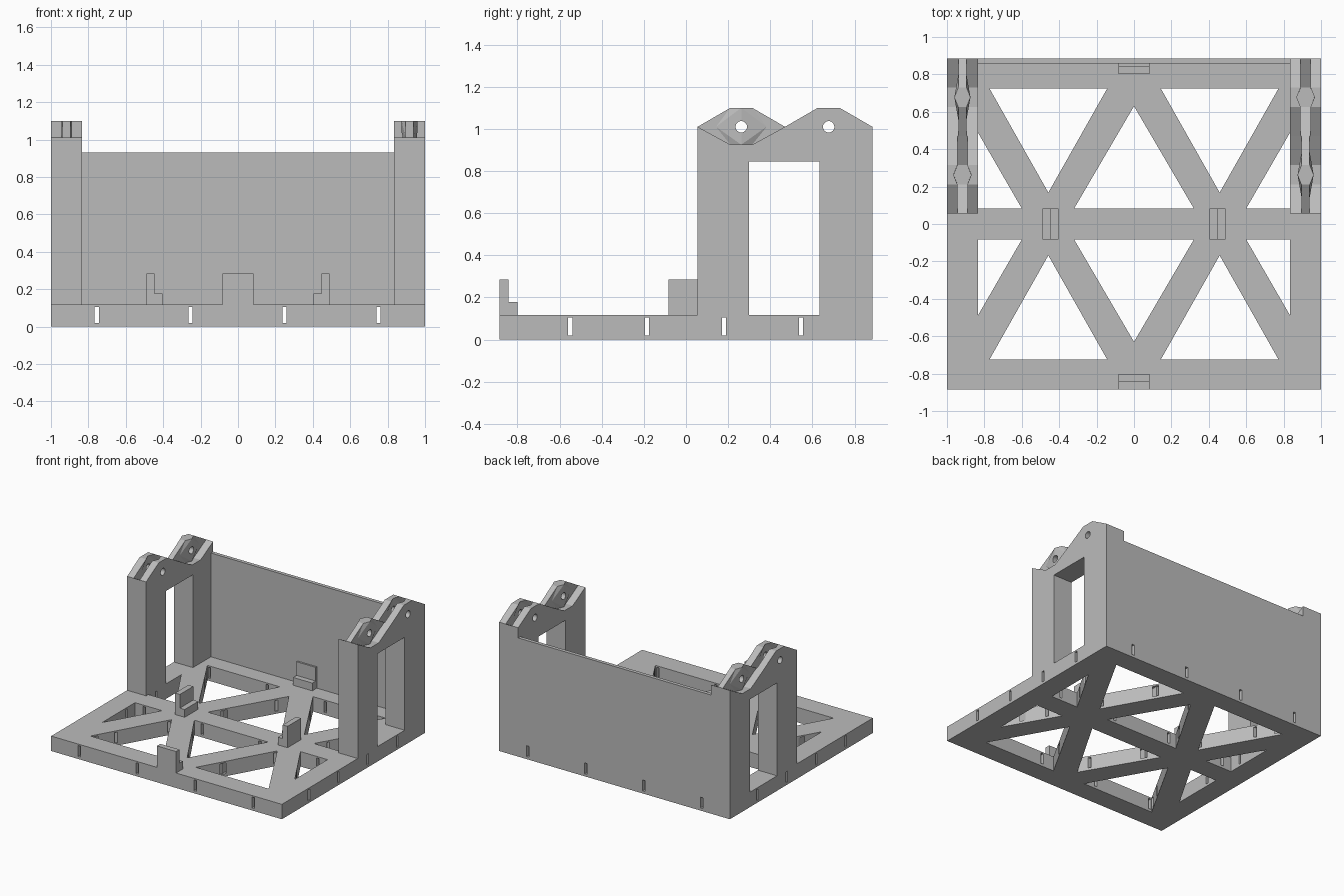
import bpy
import bmesh
from mathutils import Vector

cube = bpy.data.objects.get("Cube")
if cube:
    bpy.data.objects.remove(cube, do_unlink=True)

grey = bpy.data.materials.new("plain_grey")
grey.use_nodes = True
grey.diffuse_color = (0.5, 0.5, 0.5, 1)
grey.node_tree.nodes["Principled BSDF"].inputs["Base Color"].default_value = (0.5, 0.5, 0.5, 1)

BASE_TOP = 0.117
DEPTH = 0.885
INNER = 0.835          # inside face of the towers
MID = 0.9175           # middle plane of a tower
PIVOT = 1.01           # height of the lug holes
LUGS = (0.2625, 0.6775)


def finish(name, bm):
    bmesh.ops.recalc_face_normals(bm, faces=bm.faces)
    mesh = bpy.data.meshes.new(name)
    bm.to_mesh(mesh)
    bm.free()
    mesh.materials.append(grey)
    obj = bpy.data.objects.new(name, mesh)
    bpy.context.collection.objects.link(obj)
    return obj


def prism(name, points, axis, lo, hi):
    """Extrude a 2D outline along an axis; the outline uses the other two axes in order."""
    place = {"x": lambda a, b, d: (d, a, b),
             "y": lambda a, b, d: (a, d, b),
             "z": lambda a, b, d: (a, b, d)}[axis]
    bm = bmesh.new()
    face = bm.faces.new([bm.verts.new(place(a, b, lo)) for a, b in points])
    grown = bmesh.ops.extrude_face_region(bm, geom=[face])["geom"]
    moved = [v for v in grown if isinstance(v, bmesh.types.BMVert)]
    bmesh.ops.translate(bm, verts=moved, vec=Vector(place(0, 0, hi - lo)))
    return finish(name, bm)


def rect(a0, a1, b0, b1):
    return [(a0, b0), (a1, b0), (a1, b1), (a0, b1)]


def combine(target, tool, operation="DIFFERENCE"):
    mod = target.modifiers.new("combine", "BOOLEAN")
    mod.operation = operation
    mod.solver = "EXACT"
    mod.object = tool
    bpy.context.view_layer.objects.active = target
    bpy.ops.object.modifier_apply(modifier=mod.name)
    bpy.data.objects.remove(tool, do_unlink=True)


def bulge(x, y, half, top):
    """Faceted detent that thickens towards the pivot line."""
    bm = bmesh.new()
    for z, reach in ((0.925, 0.052), (PIVOT, 0.12), (top, 0.052)):
        for side in (-1, 1):
            bm.verts.new((x + side * (half + 0.021), y, z))
            for end in (-1, 1):
                bm.verts.new((x + side * half, y + end * reach, z))
    bmesh.ops.convex_hull(bm, input=bm.verts)
    return finish("bulge", bm)


def rod(y):
    bm = bmesh.new()
    bmesh.ops.create_cone(bm, cap_ends=True, segments=24, radius1=0.027, radius2=0.027, depth=3)
    for v in bm.verts:
        v.co = Vector((v.co.z, v.co.x + y, v.co.y + PIVOT))
    return finish("rod", bm)


# Base plate with a triangular truss pattern
base = prism("base_frame", rect(-1, 1, -DEPTH, DEPTH), "z", 0, BASE_TOP)
openings = [
    [(-0.32, 0.083), (0.32, 0.083), (0, 0.63)],
    [(-0.773, 0.725), (-0.143, 0.725), (-0.458, 0.168)],
    [(0.773, 0.725), (0.143, 0.725), (0.458, 0.168)],
    [(-INNER, 0.083), (-0.6, 0.083), (-INNER, 0.49)],
    [(INNER, 0.083), (0.6, 0.083), (INNER, 0.49)],
]
for outline in openings:
    for s in (-1, 1):
        combine(base, prism("opening", [(x, s * y) for x, y in outline], "z", -0.1, 0.3))

# Narrow slots running right through the base both ways
for k in (-1.5, -0.5, 0.5, 1.5):
    x, y = k * 0.502 - 0.002, k * 0.365 - 0.002
    combine(base, prism("slot", rect(x - 0.011, x + 0.011, 0.02, 0.105), "y", -1.2, 1.2))
    combine(base, prism("slot", rect(y - 0.01, y + 0.01, 0.02, 0.105), "x", -1.2, 1.2))

# Back wall
prism("back_wall", rect(-INNER, INNER, 0.857, DEPTH), "z", BASE_TOP, 0.93)

# Towers: each has one tongue lug and one forked lug, swapped between sides
for name, s in (("left_tower", 1), ("right_tower", -1)):
    cx = s * MID
    outline = [(0.055, BASE_TOP), (0.055, PIVOT)]
    for y in LUGS:
        outline += [(y - 0.052, 1.1), (y + 0.052, 1.1), (y + 0.2075, PIVOT)]
    outline.append((DEPTH, BASE_TOP))
    tower = prism(name, outline, "x", cx - 0.0825, cx + 0.0825)
    combine(tower, prism("window", rect(0.3, 0.635, 0.05, 0.845), "x", cx - 0.2, cx + 0.2))
    tongue_y, fork_y = LUGS if s > 0 else LUGS[::-1]

    for y, half in ((tongue_y, 0.2), (fork_y, 0.026)):
        pocket = [(y - 0.2075, 1.2), (y - 0.2075, PIVOT), (y - 0.052, 0.925),
                  (y + 0.052, 0.925), (y + 0.2075, PIVOT), (y + 0.2075, 1.2)]
        combine(tower, prism("pocket", pocket, "x", cx - half, cx + half))
    combine(tower, bulge(cx, fork_y, 0.026, 1.101))

    tongue = [(tongue_y - 0.2075, PIVOT), (tongue_y - 0.052, 1.1), (tongue_y + 0.052, 1.1),
              (tongue_y + 0.2075, PIVOT), (tongue_y + 0.052, 0.9), (tongue_y - 0.052, 0.9)]
    combine(tower, prism("tongue", tongue, "x", cx - 0.022, cx + 0.022), "UNION")
    combine(tower, bulge(cx, tongue_y, 0.022, 1.1), "UNION")
    for y in LUGS:
        combine(tower, rod(y))

# Stepped clips on the base: upright on the outside, low step facing the centre
for s, ends, sides in ((-1, "front_clip", "right_clip"), (1, "back_clip", "left_clip")):
    for name, axis, edge in ((ends, "x", DEPTH), (sides, "y", 0.488)):
        step = [(edge, BASE_TOP), (edge, 0.285), (edge - 0.042, 0.285),
                (edge - 0.042, 0.178), (edge - 0.084, 0.178), (edge - 0.084, BASE_TOP)]
        prism(name, [(s * a, z) for a, z in step], axis, -0.083, 0.083)
